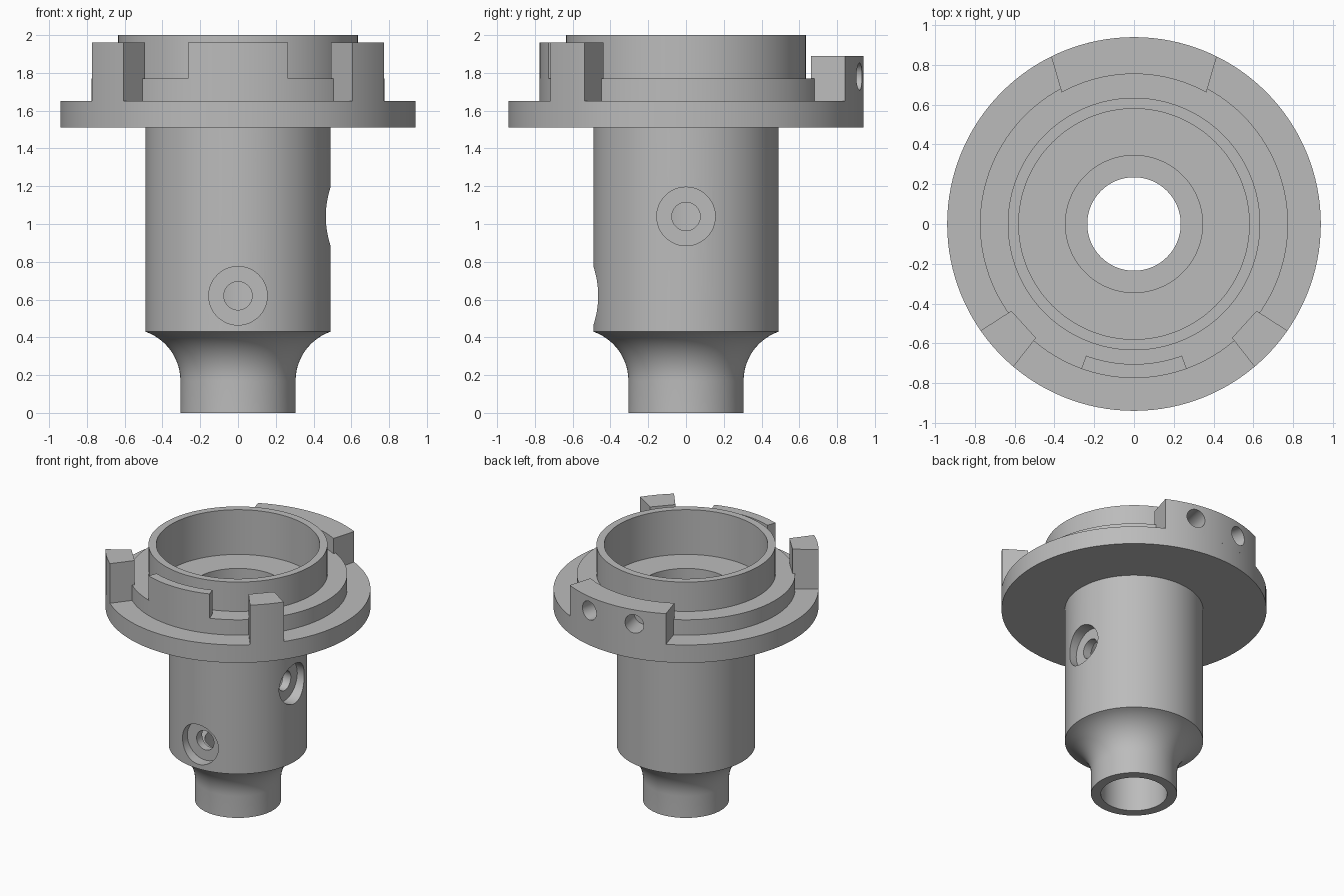
import bpy, bmesh, math
from mathutils import Matrix, Vector

if "Cube" in bpy.data.objects:
    bpy.data.objects.remove(bpy.data.objects["Cube"], do_unlink=True)

steel = bpy.data.materials.new("plain grey metal")
steel.use_nodes = True
GREY = (0.5, 0.5, 0.5, 1)
steel.diffuse_color = GREY
steel.node_tree.nodes["Principled BSDF"].inputs["Base Color"].default_value = GREY


def to_object(name, bm):
    bmesh.ops.recalc_face_normals(bm, faces=bm.faces)
    mesh = bpy.data.meshes.new(name)
    bm.to_mesh(mesh)
    bm.free()
    mesh.materials.append(steel)
    obj = bpy.data.objects.new(name, mesh)
    bpy.context.collection.objects.link(obj)
    return obj


def select(obj):
    bpy.ops.object.select_all(action='DESELECT')
    obj.select_set(True)
    bpy.context.view_layer.objects.active = obj


def smooth(obj):
    select(obj)
    bpy.ops.object.shade_smooth_by_angle(angle=math.radians(25))


def lathe(name, profile, steps=128):
    """Revolve a closed (radius, height) profile about z."""
    bm = bmesh.new()
    verts = [bm.verts.new((r, 0, z)) for r, z in profile]
    edges = [bm.edges.new((a, b)) for a, b in zip(verts, verts[1:] + verts[:1])]
    bmesh.ops.spin(bm, geom=verts + edges, cent=(0, 0, 0), axis=(0, 0, 1),
                   angle=math.tau, steps=steps)
    bmesh.ops.remove_doubles(bm, verts=bm.verts, dist=1e-4)
    return to_object(name, bm)


def arc(radius, middle, half, steps):
    return [(radius * math.cos(a), radius * math.sin(a)) for a in
            (math.radians(middle - half + 2 * half * i / steps) for i in range(steps + 1))]


def sector(name, middle, outer, inner, z0, z1, inner_steps=24):
    """Upright block between two arcs, each given as (radius, half angle)."""
    outline = arc(*[outer[0], middle, outer[1]], 24)
    outline += arc(inner[0], middle, inner[1], inner_steps)[::-1]
    bm = bmesh.new()
    face = bm.faces.new([bm.verts.new((x, y, z0)) for x, y in outline])
    new = bmesh.ops.extrude_face_region(bm, geom=[face])["geom"]
    bmesh.ops.translate(bm, vec=(0, 0, z1 - z0),
                        verts=[g for g in new if isinstance(g, bmesh.types.BMVert)])
    return to_object(name, bm)


def drill(target, angle, z, radius, r0, r1):
    """Cut a round radial hole between distances r0 and r1 from the axis."""
    a = math.radians(angle)
    way = Vector((math.cos(a), math.sin(a), 0))
    bm = bmesh.new()
    place = Matrix.Translation(way * (r0 + r1) / 2 + Vector((0, 0, z)))
    bmesh.ops.create_cone(bm, cap_ends=True, segments=48, radius1=radius,
                          radius2=radius, depth=r1 - r0,
                          matrix=place @ way.to_track_quat('Z', 'Y').to_matrix().to_4x4())
    cutter = to_object("hole_cutter", bm)
    cutter.hide_render = True
    mod = target.modifiers.new("hole", 'BOOLEAN')
    mod.operation = 'DIFFERENCE'
    mod.solver = 'EXACT'
    mod.object = cutter
    select(target)
    bpy.ops.object.modifier_apply(modifier=mod.name)
    bpy.data.objects.remove(cutter, do_unlink=True)


# Turned body: neck, concave fillet, barrel, flange, step, rim and stepped bore
fillet = [(0.58 - 0.275 * math.cos(t), 0.17 + 0.275 * math.sin(t))
          for t in (math.radians(71 * i / 14) for i in range(15))]
body = lathe("flanged_body", [(0.235, 0), (0.305, 0)] + fillet + [
    (0.49, 0.43), (0.49, 1.51), (0.94, 1.51), (0.94, 1.65), (0.775, 1.65),
    (0.775, 1.77), (0.635, 1.77), (0.635, 2.0), (0.58, 2.0), (0.58, 1.65),
    (0.345, 1.65), (0.345, 0.48), (0.235, 0.48)])

# Counterbored side holes in the barrel
for angle, z in ((-90, 0.62), (0, 1.04)):
    drill(body, angle, z, 0.155, 0.405, 0.6)
    drill(body, angle, z, 0.075, 0.2, 0.5)
smooth(body)

# Two locating lugs at the front
for side, middle in (("left", -42.3), ("right", -137.7)):
    smooth(sector(f"front_lug_{side}", middle, (0.94, 7.5), (0.756, 7), 1.65, 1.96, 1))

# Low curved tab on the front of the step
smooth(sector("front_tab", -90, (0.775, 20), (0.705, 20), 1.77, 1.96))

# Wide drilled lug at the back
back = sector("back_lug", 90, (0.94, 26.3), (0.755, 28.8), 1.65, 1.89)
for offset in (-12, 12):
    drill(back, 90 + offset, 1.78, 0.072, 0.6, 1.1)
smooth(back)
